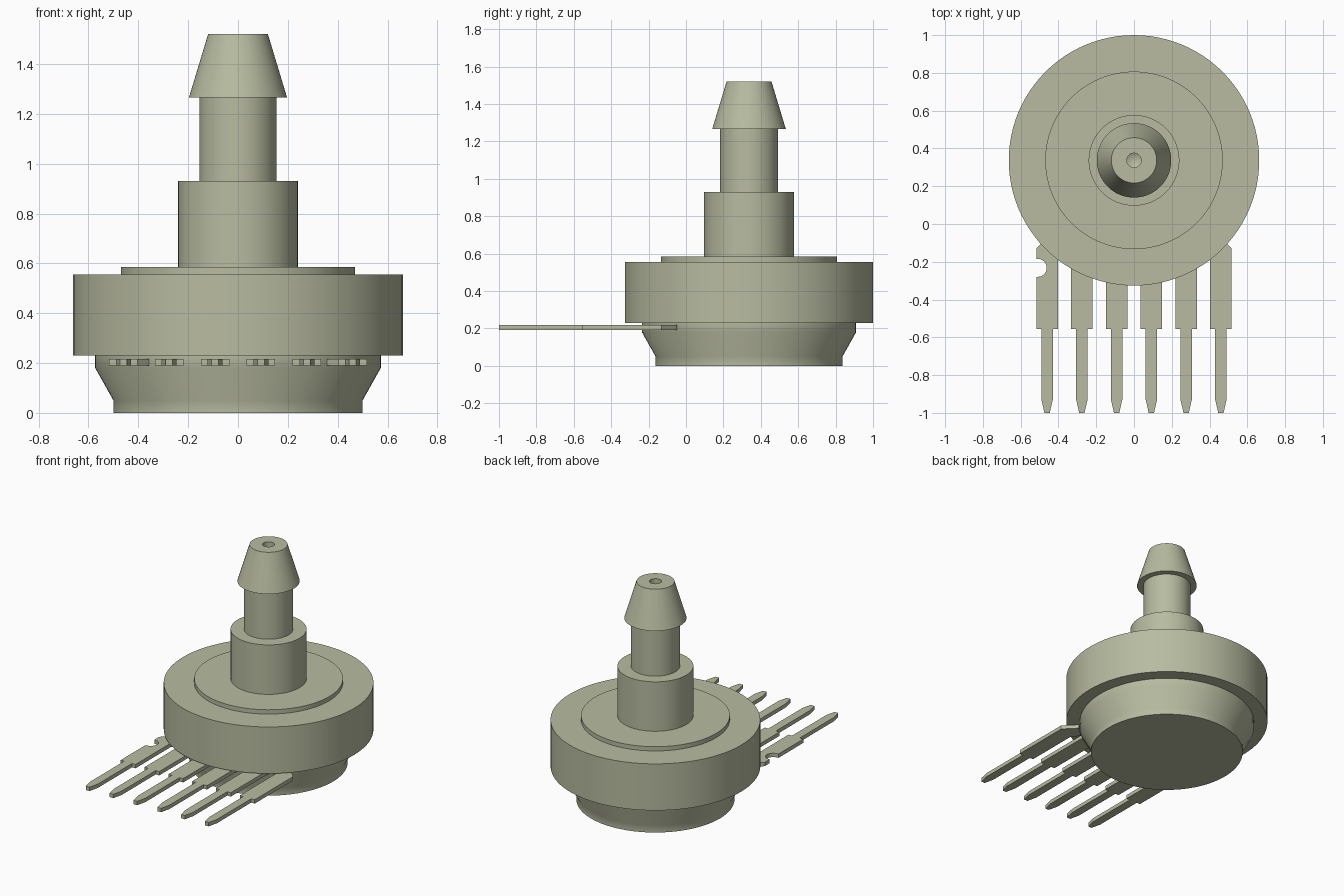
import bpy, bmesh, math

cube = bpy.data.objects.get("Cube")
if cube:
    bpy.data.objects.remove(cube, do_unlink=True)

COLOR = (0.48, 0.50, 0.355, 1.0)
mat = bpy.data.materials.new("olive grey")
mat.use_nodes = True
mat.diffuse_color = COLOR
mat.node_tree.nodes["Principled BSDF"].inputs["Base Color"].default_value = COLOR

CENTRE_Y = 0.337


def finish(name, bm, smooth):
    bmesh.ops.recalc_face_normals(bm, faces=bm.faces)
    me = bpy.data.meshes.new(name)
    bm.to_mesh(me)
    bm.free()
    me.materials.append(mat)
    ob = bpy.data.objects.new(name, me)
    bpy.context.collection.objects.link(ob)
    if smooth:
        bpy.ops.object.select_all(action='DESELECT')
        ob.select_set(True)
        bpy.context.view_layer.objects.active = ob
        bpy.ops.object.shade_smooth_by_angle(angle=math.radians(30))
    return ob


def lathe(name, profile, segments=96):
    """Spin an (r, z) profile about the body axis."""
    bm = bmesh.new()
    verts = [bm.verts.new((r, 0, z)) for r, z in profile]
    edges = [bm.edges.new(pair) for pair in zip(verts, verts[1:])]
    bmesh.ops.spin(bm, geom=verts + edges, cent=(0, 0, 0), axis=(0, 0, 1),
                   angle=2 * math.pi, steps=segments, use_merge=True)
    bmesh.ops.remove_doubles(bm, verts=bm.verts, dist=1e-5)
    bmesh.ops.translate(bm, verts=bm.verts, vec=(0, CENTRE_Y, 0))
    return finish(name, bm, True)


def plate(name, outline, z0=0.19, z1=0.217):
    """Extrude a flat outline into a thin plate."""
    bm = bmesh.new()
    face = bm.faces.new([bm.verts.new((x, y, z0)) for x, y in outline])
    top = bmesh.ops.extrude_face_region(bm, geom=[face])["geom"]
    bmesh.ops.translate(bm, vec=(0, 0, z1 - z0),
                        verts=[v for v in top if isinstance(v, bmesh.types.BMVert)])
    return finish(name, bm, False)


# Flared base, wide housing and raised lid as one turned shell
lathe("housing", [(0, 0), (0.5, 0), (0.5, 0.05), (0.573, 0.18), (0.573, 0.23),
                  (0.663, 0.23), (0.663, 0.555), (0.47, 0.555), (0.47, 0.585),
                  (0.24, 0.585)])

# Stepped hose port with barb and drilled bore
lathe("hose_port", [(0.24, 0.585), (0.24, 0.93), (0.155, 0.93), (0.155, 1.265),
                    (0.197, 1.265), (0.12, 1.52), (0.038, 1.52), (0.038, 0.62),
                    (0, 0.6)])

# Lower half of every pin, from inner shoulder round the tip to outer shoulder
LEG = [(-0.057, -0.555), (-0.03, -0.555), (-0.03, -0.93), (-0.014, -1.0),
       (0.014, -1.0), (0.03, -0.93), (0.03, -0.555), (0.057, -0.555)]

# Four straight middle pins
for i, x in enumerate((-0.276, -0.092, 0.092, 0.276)):
    outline = [(-0.057, -0.13)] + LEG + [(0.057, -0.13)]
    plate(f"middle_pin_{i + 1}", [(x + px, y) for px, y in outline])

# Outer pins bend in towards the base; the right one has a round index notch
NOTCH = [(0.05, -0.28)]
NOTCH += [(0.05 - 0.048 * math.cos(a), -0.232 + 0.048 * math.sin(a))
          for a in (math.radians(-90 + 15 * k) for k in range(13))]
NOTCH += [(0.057, -0.184)]
NOTCH[0] = (0.057, -0.28)
for name, side, notch in (("left_outer_pin", 1, []), ("right_outer_pin", -1, NOTCH)):
    outline = ([(-0.102, -0.118), (-0.057, -0.165)] + LEG + notch
               + [(0.057, -0.13), (-0.025, -0.047)])
    plate(name, [(side * (0.46 + px), y) for px, y in outline])
